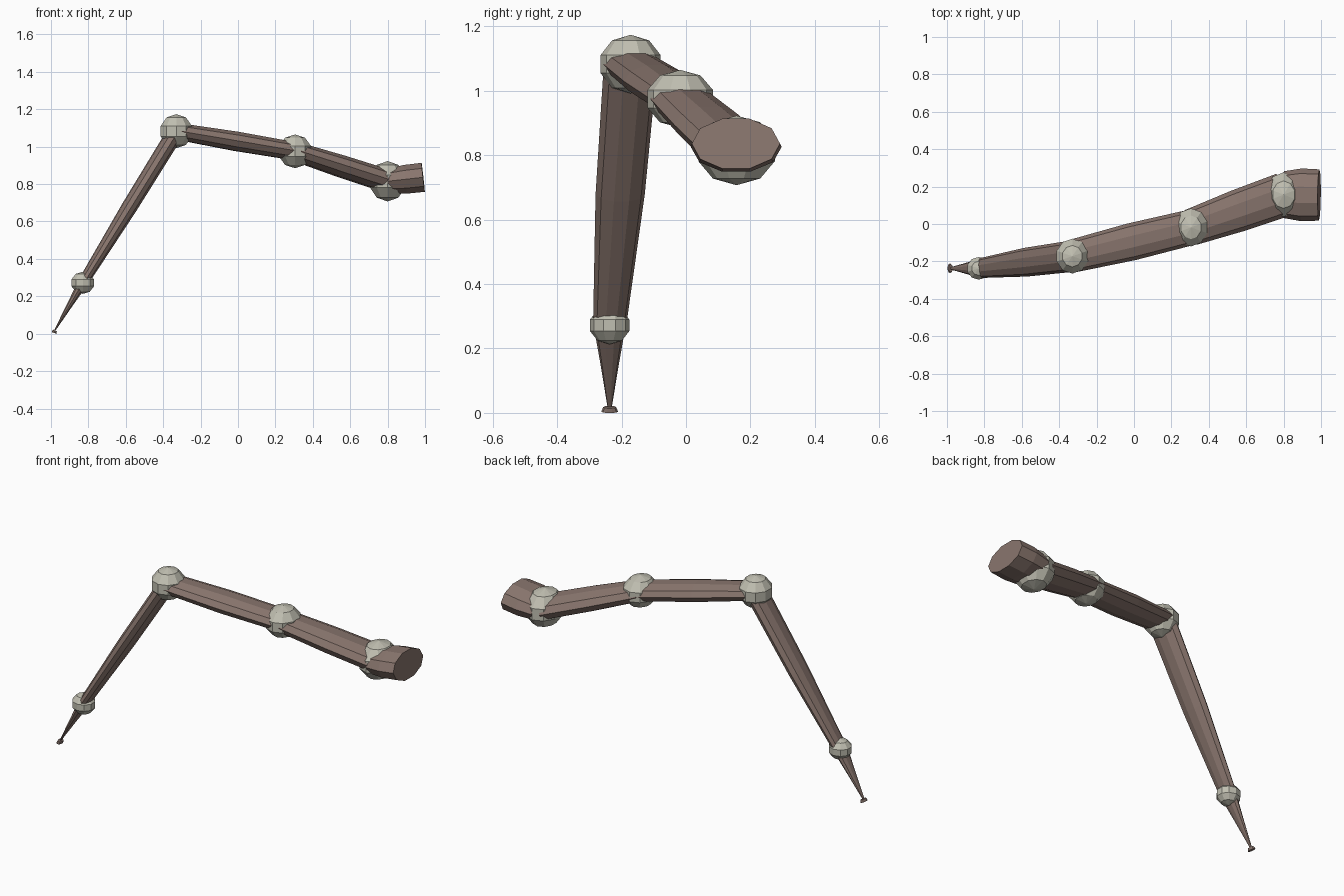
import bpy, bmesh, math
from mathutils import Vector

if "Cube" in bpy.data.objects:
    bpy.data.objects.remove(bpy.data.objects["Cube"])

SIDES = 10


def material(name, rgb):
    m = bpy.data.materials.new(name)
    m.diffuse_color = (*rgb, 1)
    m.use_nodes = True
    m.node_tree.nodes["Principled BSDF"].inputs["Base Color"].default_value = m.diffuse_color
    return m


BROWN = material("brown shell", (0.25, 0.18, 0.155))
GREY = material("pale joint", (0.53, 0.52, 0.44))


def finish(name, bm, mat):
    bmesh.ops.recalc_face_normals(bm, faces=bm.faces)
    me = bpy.data.meshes.new(name)
    bm.to_mesh(me)
    bm.free()
    me.materials.append(mat)
    ob = bpy.data.objects.new(name, me)
    bpy.context.collection.objects.link(ob)


def segment(name, a, b, rings):
    """Oval tube from a to b; rings = (fraction, half width, half thickness)."""
    a, b = Vector(a), Vector(b)
    d = (b - a).normalized()
    side = d.cross(Vector((0, 0, 1))).normalized()
    up = side.cross(d)
    bm = bmesh.new()
    loops = []
    for t, w, h in rings:
        c = a.lerp(b, t)
        loops.append([bm.verts.new(c + side * w * math.cos(k * math.tau / SIDES)
                                   + up * h * math.sin(k * math.tau / SIDES))
                      for k in range(SIDES)])
    for p, q in zip(loops, loops[1:]):
        for k in range(SIDES):
            n = (k + 1) % SIDES
            bm.faces.new((p[k], p[n], q[n], q[k]))
    bm.faces.new(loops[0])
    bm.faces.new(loops[-1])
    finish(name, bm, BROWN)


def joint(name, c, r):
    """Faceted ball with a vertical band round the middle."""
    bm = bmesh.new()
    bmesh.ops.create_uvsphere(bm, u_segments=SIDES, v_segments=5, radius=1)
    for v in bm.verts:
        v.co = Vector([v.co[i] * r[i] + c[i] for i in range(3)])
    finish(name, bm, GREY)


root = (0.99, 0.155, 0.836)
hip = (0.80, 0.157, 0.815)
mid = (0.305, -0.018, 0.975)
knee = (-0.33, -0.172, 1.083)
ankle = (-0.83, -0.237, 0.272)
tip = (-0.983, -0.237, 0.012)

# Limb segments, from the body outward
segment("hip_segment", root, hip,
        [(0, 0.137, 0.082), (0.5, 0.141, 0.081), (1, 0.125, 0.07)])
segment("upper_segment", hip, mid,
        [(0, 0.118, 0.062), (0.5, 0.113, 0.06), (1, 0.098, 0.052)])
segment("middle_segment", mid, knee,
        [(0, 0.095, 0.05), (0.5, 0.1, 0.054), (1, 0.088, 0.046)])
segment("lower_segment", knee, ankle,
        [(0, 0.084, 0.045), (0.5, 0.077, 0.042), (1, 0.052, 0.028)])
segment("claw_segment", ankle, tip,
        [(0, 0.05, 0.028), (0.5, 0.027, 0.015), (0.97, 0.007, 0.004)])

# Small flat foot
segment("foot", (-0.979, -0.237, 0.018), (-0.984, -0.237, 0.004),
        [(0, 0.02, 0.012), (1, 0.026, 0.014)])

# Joint balls
joint("hip_joint", hip, (0.104, 0.125, 0.108))
joint("middle_joint", mid, (0.095, 0.107, 0.09))
joint("knee_joint", knee, (0.092, 0.098, 0.091))
joint("ankle_joint", ankle, (0.067, 0.064, 0.059))
